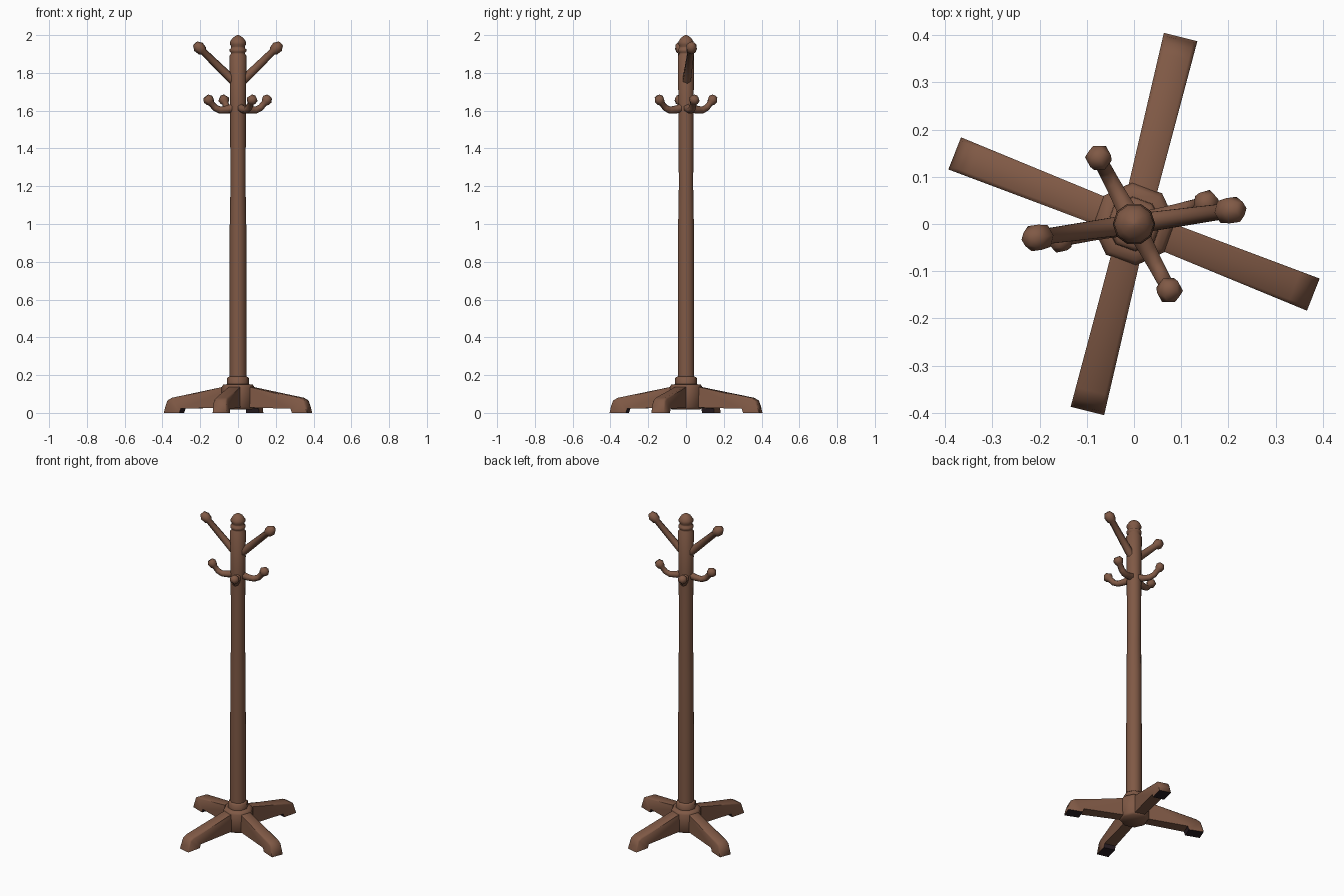
import bpy, bmesh, math
from mathutils import Vector

if "Cube" in bpy.data.objects:
    bpy.data.objects.remove(bpy.data.objects["Cube"])

wood = bpy.data.materials.new("brown wood")
wood.diffuse_color = (0.215, 0.1, 0.06, 1)
wood.use_nodes = True
wood.node_tree.nodes["Principled BSDF"].inputs["Base Color"].default_value = wood.diffuse_color
pad = bpy.data.materials.new("dark foot pad")
pad.diffuse_color = (0.025, 0.014, 0.018, 1)
pad.use_nodes = True
pad.node_tree.nodes["Principled BSDF"].inputs["Base Color"].default_value = pad.diffuse_color


def finish(name, bm, angle):
    """Turn a bmesh into a shaded wooden object."""
    bmesh.ops.recalc_face_normals(bm, faces=bm.faces[:])
    me = bpy.data.meshes.new(name)
    bm.to_mesh(me)
    bm.free()
    me.materials.append(wood)
    me.materials.append(pad)
    ob = bpy.data.objects.new(name, me)
    bpy.context.collection.objects.link(ob)
    bpy.ops.object.select_all(action='DESELECT')
    ob.select_set(True)
    bpy.context.view_layer.objects.active = ob
    bpy.ops.object.shade_smooth_by_angle(angle=math.radians(angle))
    return ob


def sweep(name, azimuth, path, sides=8, angle=50):
    """Round bar along (distance, height, radius) points in a vertical plane."""
    a = math.radians(azimuth)
    out = Vector((math.cos(a), math.sin(a), 0))
    side = Vector((-math.sin(a), math.cos(a), 0))
    pts = [out * r + Vector((0, 0, z)) for r, z, _ in path]
    bm = bmesh.new()
    rings = []
    for i, p in enumerate(pts):
        t = (pts[min(i + 1, len(pts) - 1)] - pts[max(i - 1, 0)]).normalized()
        up = t.cross(side)
        ring = []
        for k in range(sides):
            b = 2 * math.pi * (k + 0.5) / sides
            ring.append(bm.verts.new(p + (side * math.cos(b) + up * math.sin(b)) * path[i][2]))
        rings.append(ring)
    for r0, r1 in zip(rings, rings[1:]):
        for k in range(sides):
            n = (k + 1) % sides
            bm.faces.new((r0[k], r0[n], r1[n], r1[k]))
    bm.faces.new(rings[0])
    bm.faces.new(rings[-1])
    return finish(name, bm, angle)


def leg(name, azimuth):
    """Sloping foot: side profile given a slightly flaring width, dark underside pad."""
    a = math.radians(azimuth)
    out = Vector((math.cos(a), math.sin(a), 0))
    side = Vector((-math.sin(a), math.cos(a), 0))
    profile = [(0.0, 0.03), (0.0, 0.147), (0.07, 0.139), (0.365, 0.08), (0.39, 0.066),
               (0.402, 0.035), (0.408, 0.0), (0.32, 0.0), (0.312, 0.022)]
    bm = bmesh.new()
    loops = []
    for s in (-1, 1):
        loops.append([bm.verts.new(out * r + side * s * (0.03 + 0.016 * r) + Vector((0, 0, z)))
                      for r, z in profile])
    n = len(profile)
    for i in range(n):
        j = (i + 1) % n
        f = bm.faces.new((loops[0][i], loops[0][j], loops[1][j], loops[1][i]))
        f.material_index = 1 if i in (6, 7) else 0
    bm.faces.new(loops[0])
    bm.faces.new(loops[1])
    # round only the long upper edges
    long_edges = [e for L in loops for e in bm.edges
                  if any(e.verts[0] in (L[i], L[i + 1]) and e.verts[1] in (L[i], L[i + 1])
                         for i in range(1, 5))]
    bmesh.ops.bevel(bm, geom=long_edges, offset=0.008, segments=1, affect='EDGES')
    finish(name, bm, 55)


# Pole, gently waisted, with grooved neck and ball top
sweep("pole", 0, [(0, z, r) for z, r in [
    (0.14, 0.045), (0.98, 0.044), (1.2, 0.04), (1.6, 0.042), (1.89, 0.045),
    (1.9, 0.038), (1.907, 0.038), (1.913, 0.044), (1.925, 0.044), (1.932, 0.036),
    (1.94, 0.036), (1.95, 0.042), (1.965, 0.042), (1.985, 0.029), (1.996, 0.013), (2.0, 0.003)]], 10)

# Hub and collar at the foot of the pole
sweep("base_hub", 25, [(0, z, r) for z, r in [
    (0.018, 0.075), (0.03, 0.085), (0.135, 0.088), (0.15, 0.078), (0.152, 0.058),
    (0.185, 0.057), (0.192, 0.048)]], 8, 60)

# Four legs
for i, az in enumerate((76, 158.5, 256, 338.5)):
    leg(f"leg_{i + 1}", az)

# Two long upper pegs with faceted knobs
for i, az in enumerate((8, 188)):
    sweep(f"upper_peg_{i + 1}", az, [
        (0.0, 1.735, 0.024), (0.05, 1.782, 0.023), (0.185, 1.912, 0.019), (0.191, 1.918, 0.027),
        (0.212, 1.938, 0.031), (0.229, 1.955, 0.016)], 6, 65)

# Four lower curled hooks with faceted knobs
for i, az in enumerate((16, 118, 192, 298)):
    sweep(f"lower_hook_{i + 1}", az, [
        (0.02, 1.617, 0.024), (0.06, 1.606, 0.021), (0.097, 1.603, 0.019), (0.124, 1.615, 0.018),
        (0.144, 1.638, 0.017), (0.15, 1.645, 0.024), (0.162, 1.661, 0.029),
        (0.173, 1.675, 0.017)], 6, 65)
